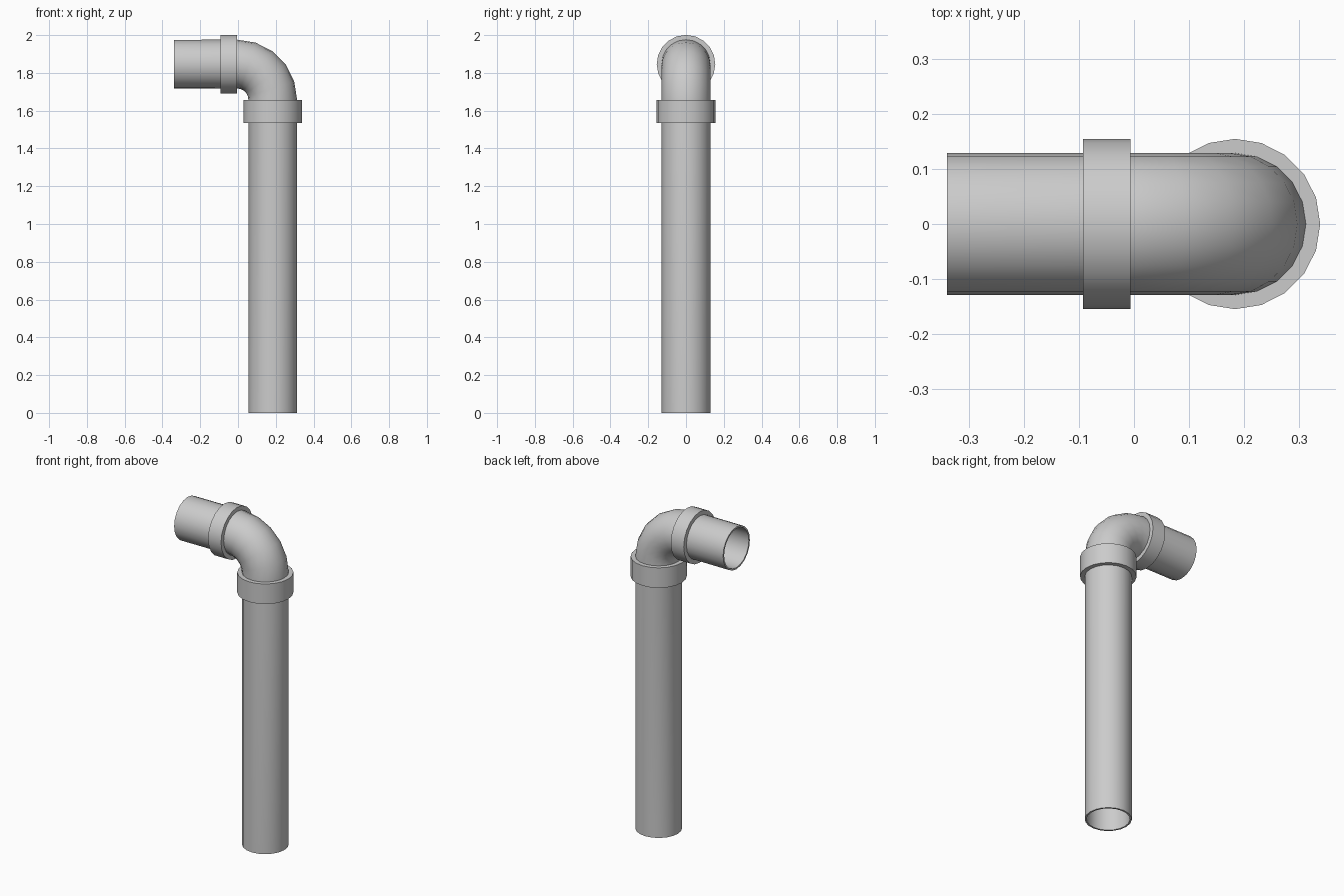
import bpy, bmesh
from math import sin, cos, pi, radians
from mathutils import Vector

if "Cube" in bpy.data.objects:
    bpy.data.objects.remove(bpy.data.objects["Cube"])

SIDES = 20
R, WALL, COLLAR_R = 0.129, 0.01, 0.155
CX, CZ = 0.184, 1.846            # axes of the riser and of the spout
BX, BZ = -0.006, 1.657           # centre of the bend
BEND = CX - BX


def sweep(name, stations, closed=False):
    """Skin rings given as (x, z, tilt, radius); tilt 0 = up, 90 = towards -x."""
    bm = bmesh.new()
    rings = []
    for x, z, tilt, r in stations:
        t = radians(tilt)
        out = Vector((cos(t), 0, sin(t)))
        rings.append([bm.verts.new(Vector((x, 0, z)) + out * r * cos(a) + Vector((0, r * sin(a), 0)))
                      for a in (2 * pi * i / SIDES for i in range(SIDES))])
    pairs = list(zip(rings, rings[1:]))
    if closed:
        pairs.append((rings[-1], rings[0]))
    for a, b in pairs:
        for i in range(SIDES):
            j = (i + 1) % SIDES
            bm.faces.new((a[i], a[j], b[j], b[i]))
    bmesh.ops.recalc_face_normals(bm, faces=bm.faces[:])
    mesh = bpy.data.meshes.new(name)
    bm.to_mesh(mesh)
    bm.free()
    ob = bpy.data.objects.new(name, mesh)
    bpy.context.collection.objects.link(ob)
    bpy.ops.object.select_all(action='DESELECT')
    ob.select_set(True)
    bpy.context.view_layer.objects.active = ob
    bpy.ops.object.shade_smooth_by_angle(angle=radians(30))
    return ob


# Hollow pipe: riser, five-segment elbow and spout, outside then back inside
path = [(CX, 0, 0)]
for k in range(6):
    t = radians(18 * k)
    path.append((BX + BEND * cos(t), BZ + BEND * sin(t), 18 * k))
path.append((-0.34, CZ, 90))
outer = [(*p, R) for p in path]
inner = [(*p, R - WALL) for p in reversed(path)]
sweep("elbow_pipe", outer + inner, closed=True)

# Collars at both ends of the elbow
sweep("riser_collar", [(CX, z, 0, r) for z, r in
                       ((1.535, R), (1.535, COLLAR_R), (1.657, COLLAR_R), (1.657, R))])
sweep("spout_collar", [(x, CZ, 90, r) for x, r in
                       ((-0.006, R), (-0.006, COLLAR_R), (-0.093, COLLAR_R), (-0.093, R))])
